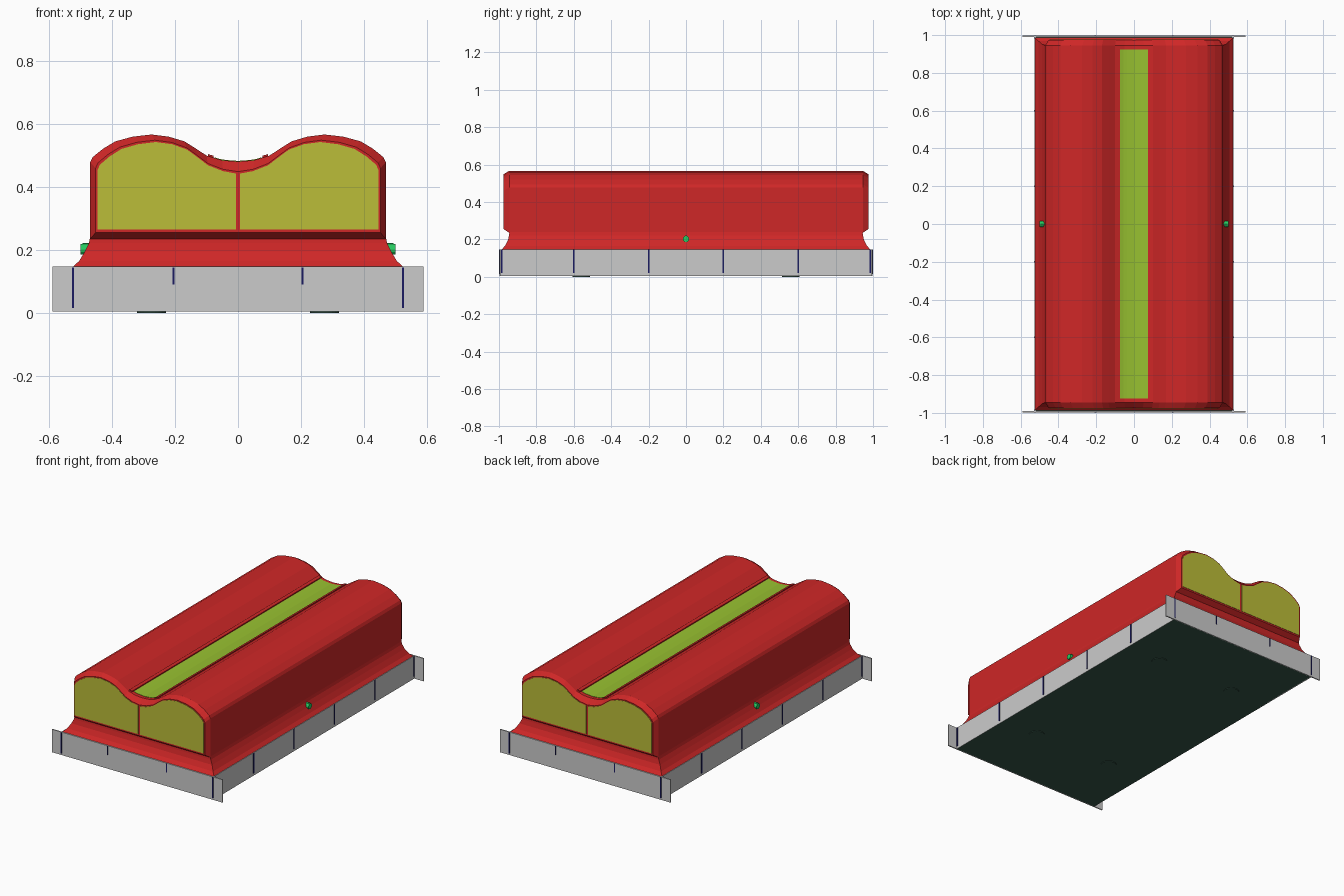
import bpy, bmesh, math
from mathutils import Matrix

if "Cube" in bpy.data.objects:
    bpy.data.objects.remove(bpy.data.objects["Cube"])


def material(name, rgb):
    m = bpy.data.materials.new(name)
    m.diffuse_color = (*rgb, 1)
    m.use_nodes = True
    m.node_tree.nodes["Principled BSDF"].inputs["Base Color"].default_value = m.diffuse_color
    return m


RED = material("red", (0.62, 0.02, 0.02))
YELLOW = material("yellow", (0.50, 0.51, 0.04))
LIME = material("lime", (0.31, 0.53, 0.03))
DARK = material("dark_green", (0.035, 0.09, 0.065))
NAVY = material("navy", (0.01, 0.01, 0.12))
GREEN = material("green", (0.02, 0.6, 0.12))


def finish(bm, name, mat):
    bmesh.ops.recalc_face_normals(bm, faces=bm.faces)
    me = bpy.data.meshes.new(name)
    bm.to_mesh(me)
    bm.free()
    ob = bpy.data.objects.new(name, me)
    bpy.context.collection.objects.link(ob)
    if mat:
        me.materials.append(mat)
    return ob


def loft(name, rings, mat):
    """Skin equal-length closed rings and cap both ends."""
    bm = bmesh.new()
    vs = [[bm.verts.new(p) for p in r] for r in rings]
    n = len(rings[0])
    for a, b in zip(vs, vs[1:]):
        for i in range(n):
            j = (i + 1) % n
            bm.faces.new((a[i], a[j], b[j], b[i]))
    bm.faces.new(vs[0])
    bm.faces.new(vs[-1])
    return finish(bm, name, mat)


def box(name, lo, hi, mat=None):
    bm = bmesh.new()
    bmesh.ops.create_cube(bm, size=1)
    for v in bm.verts:
        v.co = [(lo[i] + hi[i]) / 2 + v.co[i] * (hi[i] - lo[i]) for i in range(3)]
    return finish(bm, name, mat)


def cylinder(name, r, depth, at, mat, axis='Z', seg=24):
    bm = bmesh.new()
    rot = Matrix.Rotation(math.pi / 2, 4, 'Y') if axis == 'X' else Matrix()
    bmesh.ops.create_cone(bm, cap_ends=True, segments=seg, radius1=r, radius2=r,
                          depth=depth, matrix=Matrix.Translation(at) @ rot)
    return finish(bm, name, mat)


# Half of the double-hump top, from centre valley to outer shoulder
HALF = [(0, .481), (.05, .485), (.10, .50), (.135, .523), (.17, .545), (.22, .560),
        (.275, .567), (.335, .560), (.39, .545), (.43, .521), (.462, .495), (.47, .478)]


def top_z(x):
    x = abs(x)
    for (a, za), (b, zb) in zip(HALF, HALF[1:]):
        if x <= b:
            return za + (zb - za) * (x - a) / (b - a)


def inset(half, sx, drop):
    return [(x * sx, z - drop - .014 * max(0, 1 - x / .2)) for x, z in half]


def section(half, bottom, y):
    """Closed mirrored cross-section at depth y."""
    right = half + [(half[-1][0], bottom)]
    pts = right + [(-x, z) for x, z in reversed(right[1:])]
    return [(x, y, z) for x, z in pts]


# Red body with bevelled ends
inner = inset(HALF, .963, .018)
loft("body", [section(inner, .255, -.975), section(HALF, .235, -.945),
              section(HALF, .235, .945), section(inner, .255, .975)], RED)

# Flared plinth under the body
flare = [(.526, .987, .145), (.505, .968, .165), (.487, .952, .195),
         (.474, .946, .222), (.470, .944, .240)]
loft("flared_plinth", [[(x, y, z), (-x, y, z), (-x, -y, z), (x, -y, z)]
                       for x, y, z in flare], RED)

# Yellow end windows either side of a red divider
pane = [(max(x, .007), z) for x, z in inset(HALF, .95, .024)]
for s in (-1, 1):
    end = "front" if s < 0 else "back"
    for k in (-1, 1):
        outline = pane + [(pane[-1][0], .265), (.007, .265)]
        loft(f"{end}_pane_{'left' if k < 0 else 'right'}",
             [[(k * x, s * y, z) for x, z in outline] for y in (.970, .977)], YELLOW)


def strip(name, x0, x1, y, lift, mat, n=8):
    """Strip lying in the valley, following its curve."""
    xs = [x0 + (x1 - x0) * i / n for i in range(n + 1)]
    outline = [(x, top_z(x) + lift) for x in xs] + \
              [(x, top_z(x) - .006) for x in reversed(xs)]
    loft(name, [[(x, yy, z) for x, z in outline] for yy in (-y, y)], mat)


# Lime valley strip and its red rails
strip("valley_strip", -.075, .075, .923, .002, LIME)
for k in (-1, 1):
    strip(f"valley_rail_{'left' if k < 0 else 'right'}", k * .078, k * .096, .935, .006, RED, 1)

# Grey base skirt, front and back boards overhang the sides
for s in (-1, 1):
    side = "left" if s < 0 else "right"
    end = "front" if s < 0 else "back"
    a, b = sorted((s * .990, s * .997))
    box(f"{end}_skirt", (-.59, a, .004), (.59, b, .147))
    a, b = sorted((s * .520, s * .527))
    box(f"{side}_skirt", (a, -.99, .004), (b, .99, .147))
    # Navy seams
    a, b = sorted((s * .525, s * .530))
    for i, y in enumerate((-.985, -.6, -.2, .2, .6, .985)):
        box(f"{side}_seam_{i}", (a, y - .004, .02), (b, y + .004, .145), NAVY)
    a, b = sorted((s * .995, s))
    for i, x in enumerate((-.524, -.205, .205, .524)):
        h = .015 if abs(x) > .5 else .09
        box(f"{end}_seam_{i}", (x - .003, a, h), (x + .003, b, .145), NAVY)
    # Green side knob with collar
    cylinder(f"{side}_knob", .017, .026, (s * .487, 0, .202), GREEN, 'X', 12)
    cylinder(f"{side}_knob_stem", .010, .04, (s * .474, 0, .212), GREEN, 'X', 8)

# Underside and round feet
box("bottom_panel", (-.525, -.992, .004), (.525, .992, .012), DARK)
for x in (-.275, .275):
    for y in (-.56, .56):
        cylinder("foot", .046, .008, (x, y, .004), DARK)
